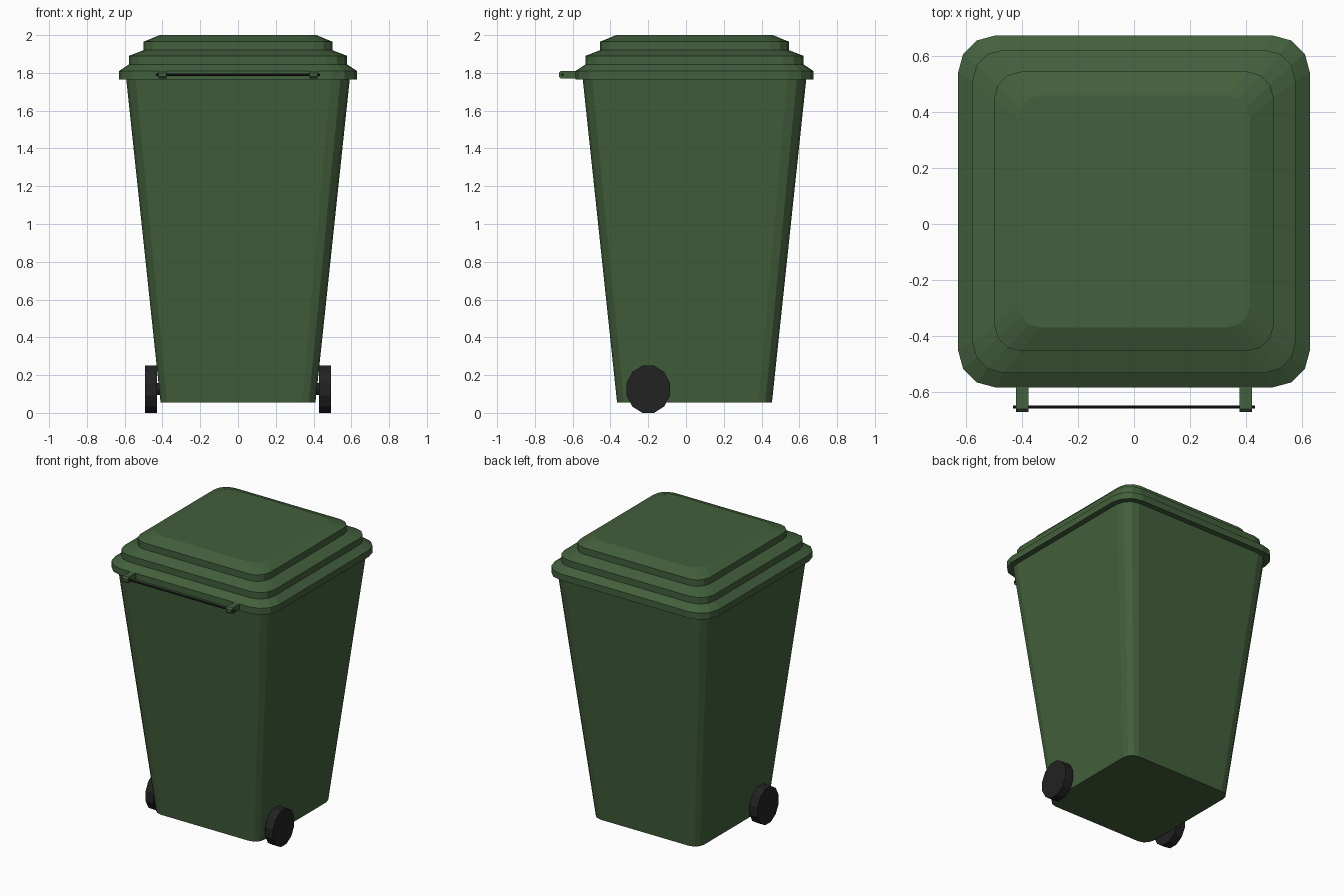
import bpy, bmesh, math
from mathutils import Matrix

if "Cube" in bpy.data.objects:
    bpy.data.objects.remove(bpy.data.objects["Cube"])

CY = 0.045  # y centre of the bin


def material(name, rgb):
    m = bpy.data.materials.new(name)
    m.diffuse_color = (*rgb, 1)
    m.use_nodes = True
    m.node_tree.nodes["Principled BSDF"].inputs["Base Color"].default_value = m.diffuse_color
    return m


GREEN = material("green_plastic", (0.055, 0.115, 0.045))
BLACK = material("black_rubber", (0.016, 0.016, 0.016))


def finish(name, bm, mat):
    bmesh.ops.recalc_face_normals(bm, faces=bm.faces)
    mesh = bpy.data.meshes.new(name)
    bm.to_mesh(mesh)
    bm.free()
    mesh.materials.append(mat)
    ob = bpy.data.objects.new(name, mesh)
    bpy.context.collection.objects.link(ob)
    return ob


def rounded_square(half, r, segs=3):
    pts = []
    for q, (sx, sy) in enumerate([(1, 1), (-1, 1), (-1, -1), (1, -1)]):
        for i in range(segs + 1):
            a = math.pi / 2 * (q + i / segs)
            pts.append((sx * (half - r) + r * math.cos(a),
                        sy * (half - r) + r * math.sin(a) + CY))
    return pts


def loft(name, rings, mat):
    """Stack of rounded squares (half width, corner radius, z), capped."""
    bm = bmesh.new()
    loops = [[bm.verts.new((x, y, z)) for x, y in rounded_square(h, r)]
             for h, r, z in rings]
    for a, b in zip(loops, loops[1:]):
        n = len(a)
        for i in range(n):
            j = (i + 1) % n
            bm.faces.new((a[i], a[j], b[j], b[i]))
    bm.faces.new(loops[0])
    bm.faces.new(loops[-1])
    return finish(name, bm, mat)


def rod(name, radius, x0, x1, y, z, sides, mat, y_scale=1.0):
    """Prism along x with flat sides facing up, down, front and back."""
    bm = bmesh.new()
    bmesh.ops.create_cone(bm, cap_ends=True, segments=sides, radius1=radius,
                          radius2=radius, depth=abs(x1 - x0))
    m = (Matrix.Translation(((x0 + x1) / 2, y, z))
         @ Matrix.Diagonal((1, y_scale, 1, 1))
         @ Matrix.Rotation(math.pi / 2, 4, 'Y')
         @ Matrix.Rotation(math.pi / sides, 4, 'Z'))
    bmesh.ops.transform(bm, matrix=m, verts=bm.verts)
    return finish(name, bm, mat)


# Tapered body
loft("bin_body", [(0.41, 0.07, 0.055), (0.592, 0.10, 1.77)], GREEN)

# Stepped lid
loft("lid", [(0.63, 0.135, 1.765), (0.63, 0.135, 1.81), (0.578, 0.11, 1.845),
             (0.578, 0.11, 1.89), (0.50, 0.095, 1.92), (0.50, 0.095, 1.965),
             (0.415, 0.08, 2.0)], GREEN)

# Handle bar
rod("handle_bar", 0.0065, -0.433, 0.433, -0.655, 1.79, 8, BLACK)

# Axle
rod("axle", 0.033, -0.44, 0.44, -0.2, 0.127, 12, BLACK)

for s, side in ((-1, "left"), (1, "right")):
    # Wheels
    rod(side + "_wheel", 0.125 / math.cos(math.pi / 12), s * 0.43, s * 0.492,
        -0.2, 0.125, 12, BLACK, 0.92)
    # Handle brackets with rounded ends
    bm = bmesh.new()
    prof = [(-0.56, 1.769), (-0.662, 1.769), (-0.673, 1.78),
            (-0.673, 1.80), (-0.662, 1.811), (-0.56, 1.811)]
    f = bm.faces.new([bm.verts.new((s * 0.4 - 0.022, y, z)) for y, z in prof])
    ext = bmesh.ops.extrude_face_region(bm, geom=[f], use_keep_orig=True)
    bmesh.ops.translate(bm, vec=(0.044, 0, 0),
                        verts=[v for v in ext["geom"] if isinstance(v, bmesh.types.BMVert)])
    finish(side + "_handle_bracket", bm, GREEN)
